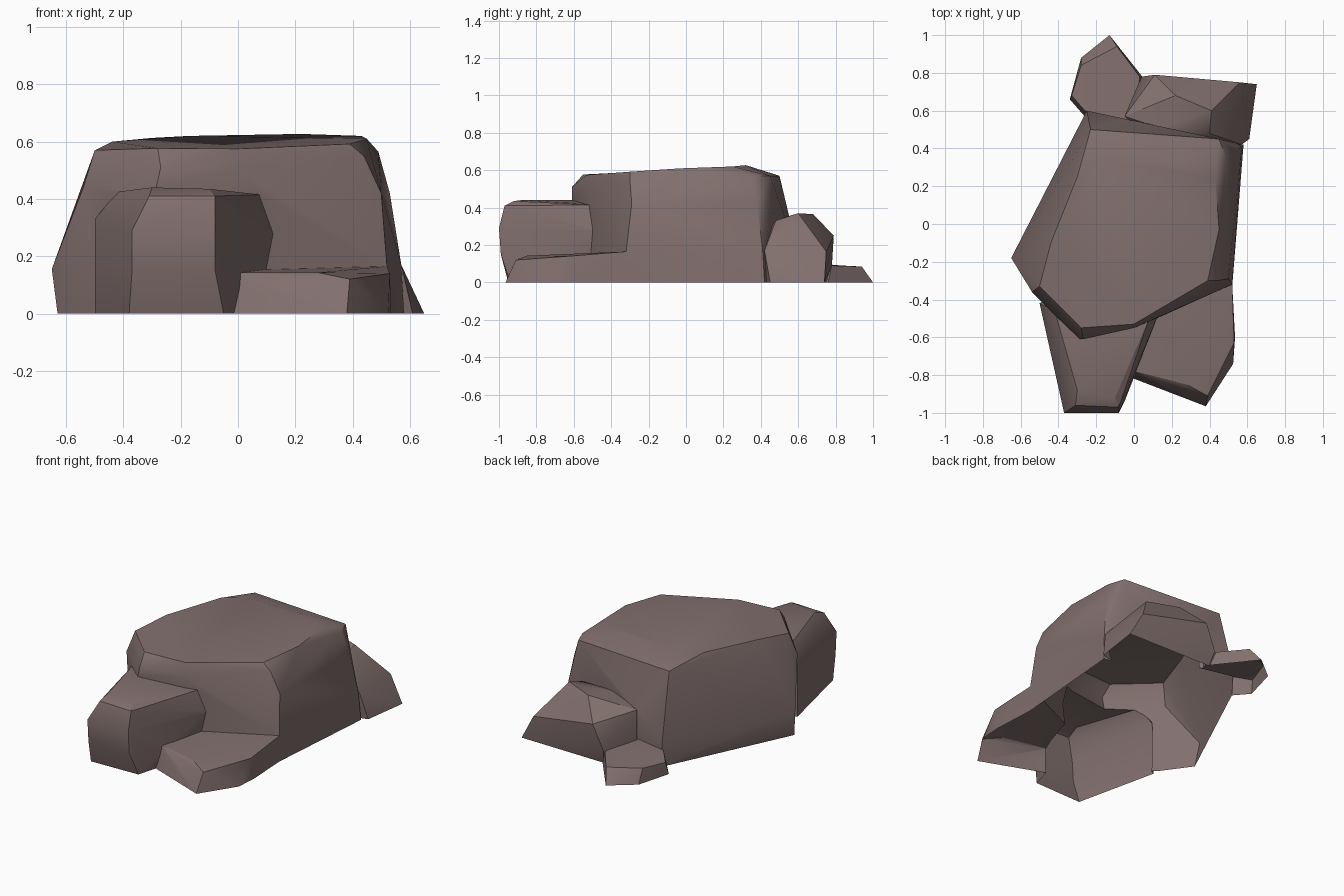
import bpy, bmesh, math

if "Cube" in bpy.data.objects:
    bpy.data.objects.remove(bpy.data.objects["Cube"])

stone = bpy.data.materials.new("grey brown stone")
stone.diffuse_color = (0.22, 0.16, 0.155, 1)
stone.use_nodes = True
stone.node_tree.nodes["Principled BSDF"].inputs["Base Color"].default_value = stone.diffuse_color


def rock(name, points):
    """Faceted boulder: convex hull around a few corner points."""
    bm = bmesh.new()
    for p in points:
        bm.verts.new(p)
    res = bmesh.ops.convex_hull(bm, input=bm.verts)
    bmesh.ops.delete(bm, geom=[v for v in bm.verts if not v.link_faces], context='VERTS')
    bmesh.ops.recalc_face_normals(bm, faces=bm.faces)
    me = bpy.data.meshes.new(name)
    bm.to_mesh(me)
    bm.free()
    me.materials.append(stone)
    ob = bpy.data.objects.new(name, me)
    bpy.context.collection.objects.link(ob)
    return ob


# Large boulder: crown, shoulder, waist, base
main = rock("boulder_cluster", [
    (-.50, -.33, .57), (-.28, -.55, .577), (0, -.53, .575), (.39, -.30, .592),
    (.45, -.03, .61), (.43, .25, .62), (.22, .32, .627), (-.17, .33, .62), (-.30, .25, .613), (-.44, -.10, .60),
    (-.54, -.36, .44), (-.27, -.61, .51), (-.29, -.61, .42), (0, -.55, .50), (.44, -.30, .55), (.50, -.29, .42),
    (.49, .35, .565), (.53, .38, .42), (.45, .45, .57), (-.23, .50, .57),
    (-.65, -.18, .155), (.52, -.32, .165), (.57, .41, .17), (-.25, .60, .15),
    (-.63, -.20, 0), (-.50, -.38, 0), (-.27, -.58, 0), (.05, -.53, 0), (.52, -.33, 0), (.58, .42, 0), (-.25, .60, 0)])

# Tall block at the front left
front_block = rock("front_block", [
    (-.30, -.88, .44), (-.10, -.92, .435), (-.31, -.96, .41), (-.08, -.97, .41),
    (-.37, -1, .29), (-.08, -1, .29), (-.37, -.99, .15), (-.08, -.99, .15), (-.38, -.95, 0), (-.05, -.94, 0),
    (.08, -.50, .415), (.125, -.49, .28), (.09, -.50, .12), (.08, -.48, 0),
    (-.42, -.46, .425), (-.50, -.42, .33), (-.50, -.42, 0), (-.30, -.30, 0), (-.28, -.35, .44)])

# Low slab at the front right
front_slab = rock("front_slab", [
    (0, -.78, .143), (.28, -.85, .143), (.39, -.91, .12), (.53, -.63, .14), (.52, -.32, .165),
    (-.05, -.80, 0), (.38, -.965, 0), (.525, -.74, 0), (.535, -.60, 0), (.52, -.32, 0),
    (0, -.40, .155), (0, -.40, 0)])

# Wedge-shaped rock at the back right
back_rock = rock("back_rock", [
    (.41, .60, .37), (.22, .68, .365), (.16, .50, .34), (.40, .48, .33), (.56, .75, .165),
    (.57, .42, .17), (.61, .45, 0), (.65, .74, 0), (.11, .79, .25), (.04, .78, .09), (.06, .75, 0),
    (-.05, .57, .30), (-.05, .57, 0), (.20, .35, .20), (.20, .35, 0)])

# Small flat stone at the back left
back_stone = rock("back_stone", [
    (-.09, .94, .085), (-.28, .84, .09), (-.33, .68, .08), (-.26, .60, .11), (.03, .78, .09),
    (-.13, 1, 0), (-.28, .88, 0), (-.34, .66, 0), (-.25, .60, 0), (.06, .76, 0),
    (0, .50, .11), (0, .50, 0), (-.20, .50, 0)])

# Fuse the rocks into one shell
bpy.context.view_layer.objects.active = main
for part in (front_block, front_slab, back_rock, back_stone):
    mod = main.modifiers.new("union", 'BOOLEAN')
    mod.operation = 'UNION'
    mod.solver = 'EXACT'
    mod.object = part
    bpy.ops.object.modifier_apply(modifier=mod.name)
    bpy.data.objects.remove(part)

# Open underside and tidy flat facets
bm = bmesh.new()
bm.from_mesh(main.data)
under = [f for f in bm.faces if all(v.co.z < .001 for v in f.verts)]
bmesh.ops.delete(bm, geom=under, context='FACES')
bmesh.ops.dissolve_limit(bm, angle_limit=math.radians(4), verts=bm.verts, edges=bm.edges)
bm.to_mesh(main.data)
bm.free()

main.select_set(True)
bpy.ops.object.shade_smooth_by_angle(angle=math.radians(30))
